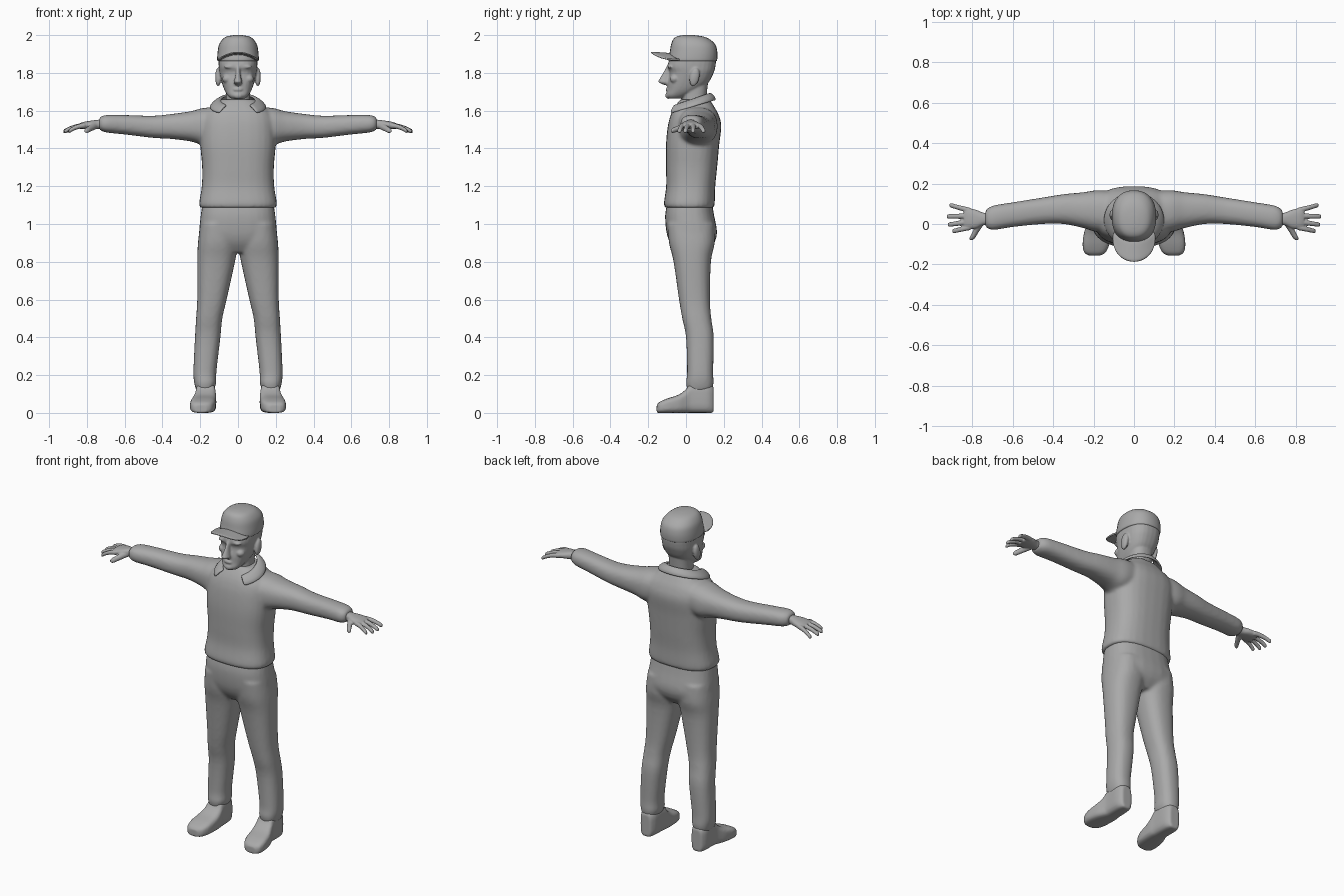
import bpy, bmesh, math
from mathutils import Matrix, Vector

if "Cube" in bpy.data.objects:
    bpy.data.objects.remove(bpy.data.objects["Cube"])

GREY = (0.4, 0.4, 0.4, 1)
material = bpy.data.materials.new("plain grey")
material.use_nodes = True
material.diffuse_color = GREY
material.node_tree.nodes["Principled BSDF"].inputs["Base Color"].default_value = GREY


def between(a, b, c, d, t):
    """Smooth curve value between b and c."""
    return b + 0.5 * t * (c - a + t * (2 * a - 5 * b + 4 * c - d + t * (3 * (b - c) + d - a)))


def loft(bm, axis, rows, side=1, power=2.4, steps=4, count=28):
    """Skin rounded sections; each row is position, low/high of one axis, low/high of the other."""
    padded = [rows[0]] + list(rows) + [rows[-1]]
    sections = []
    for i in range(len(rows) - 1):
        for k in range(steps):
            sections.append([between(*v, k / steps) for v in zip(*padded[i:i + 4])])
    sections.append(rows[-1])
    rings = []
    for pos, a0, a1, b0, b1 in sections:
        ring = []
        for k in range(count):
            ang = math.tau * k / count
            c, s = math.cos(ang), math.sin(ang)
            a = (a0 + a1) / 2 + (a1 - a0) / 2 * math.copysign(abs(c) ** (2 / power), c)
            b = (b0 + b1) / 2 + (b1 - b0) / 2 * math.copysign(abs(s) ** (2 / power), s)
            x, y, z = {"X": (pos, a, b), "Y": (a, pos, b), "Z": (a, b, pos)}[axis]
            ring.append(bm.verts.new((side * x, y, z)))
        rings.append(ring)
    for low, high in zip(rings, rings[1:]):
        for k in range(count):
            j = (k + 1) % count
            bm.faces.new((low[k], low[j], high[j], high[k]))
    bm.faces.new(rings[0])
    bm.faces.new(rings[-1])


def blob(bm, place, size, tilt=0.0):
    """Add a stretched ball."""
    matrix = Matrix.Translation(place) @ Matrix.Rotation(tilt, 4, "X") @ Matrix.Diagonal((*size, 1))
    bmesh.ops.create_uvsphere(bm, u_segments=20, v_segments=12, radius=1, matrix=matrix)


def sheet(bm, columns):
    """Add a strip of faces through columns of points."""
    grid = [[bm.verts.new(p) for p in column] for column in columns]
    for left, right in zip(grid, grid[1:]):
        for k in range(len(left) - 1):
            bm.faces.new((left[k], right[k], right[k + 1], left[k + 1]))


def finish(name, bm, voxel=0, relax=0, thickness=0):
    """Turn the mesh into a smooth object, fusing or thickening it if asked."""
    bmesh.ops.recalc_face_normals(bm, faces=bm.faces)
    mesh = bpy.data.meshes.new(name)
    bm.to_mesh(mesh)
    bm.free()
    mesh.materials.append(material)
    mesh.shade_smooth()
    obj = bpy.data.objects.new(name, mesh)
    bpy.context.collection.objects.link(obj)
    if thickness:
        solid = obj.modifiers.new("thickness", "SOLIDIFY")
        solid.thickness, solid.offset = thickness, 0
        round_off = obj.modifiers.new("rounding", "SUBSURF")
        round_off.levels = round_off.render_levels = 1
    if voxel:
        fuse = obj.modifiers.new("fuse", "REMESH")
        fuse.mode, fuse.voxel_size, fuse.use_smooth_shade = "VOXEL", voxel, True
    if relax:
        soften = obj.modifiers.new("soften", "SMOOTH")
        soften.factor, soften.iterations = 0.5, relax
    return obj


def symmetric(rows):
    """Expand rows of height, half width, front, back."""
    return [(z, -w, w, front, back) for z, w, front, back in rows]


# Jacket: body and both sleeves fused together
bm = bmesh.new()
loft(bm, "Z", symmetric([
    (1.085, .2, -.11, .145), (1.11, .206, -.117, .152), (1.2, .192, -.105, .155),
    (1.3, .19, -.106, .165), (1.42, .2, -.106, .176), (1.52, .2, -.096, .187),
    (1.58, .185, -.08, .172), (1.62, .14, -.06, .15), (1.66, .09, -.03, .125)]), power=2.6)
sleeve = [
    (.08, -.04, .16, 1.44, 1.62), (.18, -.04, .167, 1.42, 1.615), (.25, -.02, .157, 1.437, 1.597),
    (.35, 0, .147, 1.45, 1.583), (.45, 0, .131, 1.456, 1.573), (.6, -.015, .107, 1.474, 1.577),
    (.7, -.03, .09, 1.485, 1.577), (.735, -.012, .066, 1.5, 1.562)]
for side in (1, -1):
    loft(bm, "X", sleeve, side)
finish("jacket", bm, voxel=.01, relax=5)

# Collar: open at the front, folded outward
bm = bmesh.new()
columns = []
for k in range(33):
    ang = math.radians(140) * (k / 16 - 1)
    s, c = math.sin(ang), math.cos(ang)
    inner = Vector((.088 * s, .02 + .1 * c, 1.655 + .035 * c))
    outer = Vector((.15 * s, .02 + .137 * c, 1.615 + .04 * c))
    middle = (inner + outer) / 2 + Vector((0, 0, .012))
    columns.append((inner, middle, outer))
sheet(bm, columns)
finish("collar", bm, thickness=.014)

# Trousers: hips and both legs fused together
bm = bmesh.new()
loft(bm, "Z", symmetric([
    (.85, .14, -.05, .11), (.9, .2, -.085, .15), (.96, .206, -.104, .164),
    (1.05, .197, -.11, .148), (1.13, .185, -.095, .135)]), power=2.6)
leg = [
    (.12, .128, .222, .008, .138), (.16, .115, .232, .0, .146), (.22, .114, .236, .006, .144),
    (.4, .093, .228, .0, .147), (.5, .083, .222, -.02, .134), (.6, .06, .216, -.037, .127),
    (.8, .016, .216, -.066, .132), (.9, .0, .212, -.09, .152), (1, .0, .2, -.1, .15)]
for side in (1, -1):
    loft(bm, "Z", leg, side)
finish("trousers", bm, voxel=.01, relax=4)

# Shoes
shoe = [
    (-.155, .165, .225, .0, .042), (-.14, .14, .246, .0, .058), (-.1, .122, .254, .0, .076),
    (-.04, .116, .246, .0, .096), (.0, .115, .232, .0, .125), (.03, .118, .224, .0, .16),
    (.11, .123, .222, .0, .16), (.146, .14, .205, .0, .14)]
for side, label in ((1, "left"), (-1, "right")):
    bm = bmesh.new()
    loft(bm, "Y", shoe, side, power=3.6)
    finish(label + "_shoe", bm, voxel=.007, relax=3)

# Hands: palm, four drooping fingers and a thumb
palm = [
    (.69, -.005, .055, 1.505, 1.555), (.74, -.005, .055, 1.503, 1.552),
    (.78, -.022, .07, 1.503, 1.547), (.82, -.025, .078, 1.502, 1.54), (.84, -.02, .073, 1.504, 1.532)]
fingers = [(-.016, -.036, .897), (.012, -.004, .92), (.04, .037, .925), (.066, .094, .912)]
for side, label in ((1, "left"), (-1, "right")):
    bm = bmesh.new()
    loft(bm, "X", palm, side)
    for root, tip, reach in fingers:
        rows = []
        for t in (0, .35, .7, .95, 1):
            x, y = .81 + (reach - .81) * t, root + (tip - root) * t
            z, r = 1.521 - .032 * t * t, .0145 - .0035 * t if t < 1 else .005
            rows.append((x, y - r, y + r, z - r, z + r))
        loft(bm, "X", rows, side, power=2, count=12)
    rows = []
    for t in (0, .3, .6, .9, 1):
        x, y = .755 + .05 * t, .01 - .09 * t
        z, r = 1.522 - .03 * t, .02 - .007 * t if t < 1 else .006
        rows.append((y, x - r, x + r, z - r, z + r))
    loft(bm, "Y", rows, side, power=2, count=12)
    finish(label + "_hand", bm, voxel=.004, relax=3)

# Head: neck, skull, nose, brow, mouth and ears fused together
bm = bmesh.new()
loft(bm, "Z", symmetric([(1.58, .075, -.03, .11), (1.66, .064, -.02, .108), (1.76, .066, -.02, .118)]))
loft(bm, "Z", symmetric([
    (1.664, .036, -.092, -.03), (1.68, .054, -.104, .01), (1.71, .072, -.098, .07),
    (1.75, .086, -.096, .12), (1.8, .098, -.087, .146), (1.835, .102, -.098, .156),
    (1.88, .102, -.085, .158), (1.93, .095, -.07, .14)]), power=2.5)
loft(bm, "Z", symmetric([
    (1.735, .014, -.112, -.08), (1.75, .023, -.146, -.08), (1.765, .019, -.142, -.08),
    (1.8, .012, -.122, -.07), (1.835, .012, -.102, -.07)]), power=2)
blob(bm, (0, -.094, 1.712), (.027, .014, .012))
blob(bm, (0, -.092, 1.68), (.028, .018, .018))
for side in (1, -1):
    blob(bm, (side * .04, -.083, 1.832), (.034, .014, .01))
    blob(bm, (side * .058, -.06, 1.768), (.026, .026, .022))
    blob(bm, (side * .105, .045, 1.778), (.016, .026, .05), -.2)
finish("head", bm, voxel=.0055, relax=3)

# Cap crown
bm = bmesh.new()
loft(bm, "Z", symmetric([
    (1.862, .105, -.088, .16), (1.87, .11, -.094, .165), (1.91, .108, -.086, .166), (1.95, .1, -.079, .155),
    (1.98, .08, -.066, .122), (1.994, .055, -.045, .085), (2, .02, -.015, .04)]), power=2.3)
finish("cap_crown", bm)

# Cap brim: arched plate widening forward
bm = bmesh.new()
columns = []
for k in range(25):
    ang = math.pi * (k / 24 - .5)
    u, bulge = math.sin(ang), math.cos(ang)
    inner = Vector((.095 * u, -.03 - .05 * bulge, 1.9 - .03 * u * u))
    outer = Vector((.106 * u, -.055 - .133 * bulge ** .8, 1.908 - .038 * u * u))
    columns.append([inner.lerp(outer, t / 4) for t in range(5)])
sheet(bm, columns)
finish("cap_brim", bm, thickness=.01)
